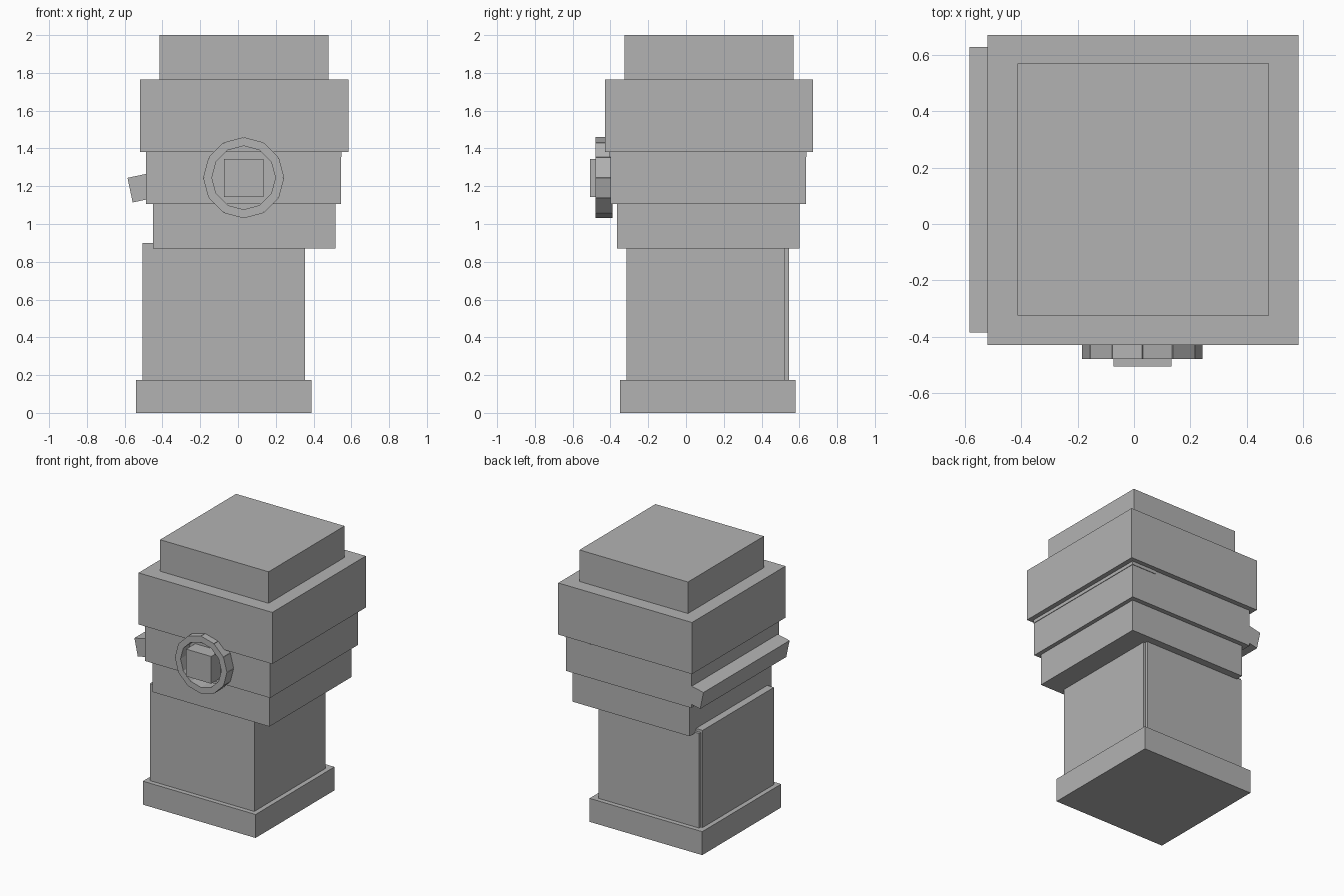
import bpy
import bmesh
from math import cos, sin, radians
from mathutils import Matrix, Vector

cube = bpy.data.objects.get("Cube")
if cube:
    bpy.data.objects.remove(cube, do_unlink=True)

# Single stone colour
stone = bpy.data.materials.new("stone_grey")
stone.use_nodes = True
GREY = (0.45, 0.45, 0.45, 1)
stone.diffuse_color = GREY
stone.node_tree.nodes["Principled BSDF"].inputs["Base Color"].default_value = GREY


def finish(name, bm):
    bmesh.ops.recalc_face_normals(bm, faces=bm.faces)
    mesh = bpy.data.meshes.new(name)
    bm.to_mesh(mesh)
    bm.free()
    mesh.materials.append(stone)
    obj = bpy.data.objects.new(name, mesh)
    bpy.context.collection.objects.link(obj)
    return obj


def add_block(bm, center, size, turn=0):
    matrix = (Matrix.Translation(center) @ Matrix.Rotation(turn, 4, 'Y')
              @ Matrix.Diagonal((*size, 1)))
    bmesh.ops.create_cube(bm, size=1, matrix=matrix)


def box(name, x, y, z):
    bm = bmesh.new()
    lo, hi = Vector((x[0], y[0], z[0])), Vector((x[1], y[1], z[1]))
    add_block(bm, (lo + hi) / 2, hi - lo)
    return finish(name, bm)


# Plinth and shaft, with side panels stopping short of the back corners
box("plinth", (-0.54, 0.39), (-0.35, 0.58), (0, 0.175))
box("shaft", (-0.49, 0.34), (-0.315, 0.545), (0.17, 0.88))
box("right_panel", (-0.505, -0.45), (-0.315, 0.525), (0.17, 0.90))
box("left_panel", (0.30, 0.355), (-0.315, 0.525), (0.17, 0.88))

# Widening tiers and cap
box("lower_tier", (-0.45, 0.515), (-0.365, 0.60), (0.87, 1.11))
box("middle_tier", (-0.488, 0.545), (-0.40, 0.635), (1.105, 1.385))
box("tier_ledge", (0.345, 0.549), (-0.404, 0.639), (1.355, 1.385))
box("upper_tier", (-0.52, 0.584), (-0.43, 0.672), (1.38, 1.765))
box("cap", (-0.415, 0.48), (-0.325, 0.57), (1.76, 2.0))

# Tilted rail on the right side
bm = bmesh.new()
add_block(bm, (-0.497, 0.122, 1.195), (0.152, 1.015, 0.133), radians(-12))
finish("side_rail", bm)

# Round emblem of twelve blocks around a square boss
bm = bmesh.new()
for i in range(12):
    a = radians(15 + 30 * i)
    add_block(bm, (0.03 + 0.185 * cos(a), -0.435, 1.245 + 0.185 * sin(a)),
              (0.045, 0.09, 0.108), -a)
finish("emblem_ring", bm)
box("emblem_boss", (-0.073, 0.134), (-0.507, -0.39), (1.142, 1.345))
